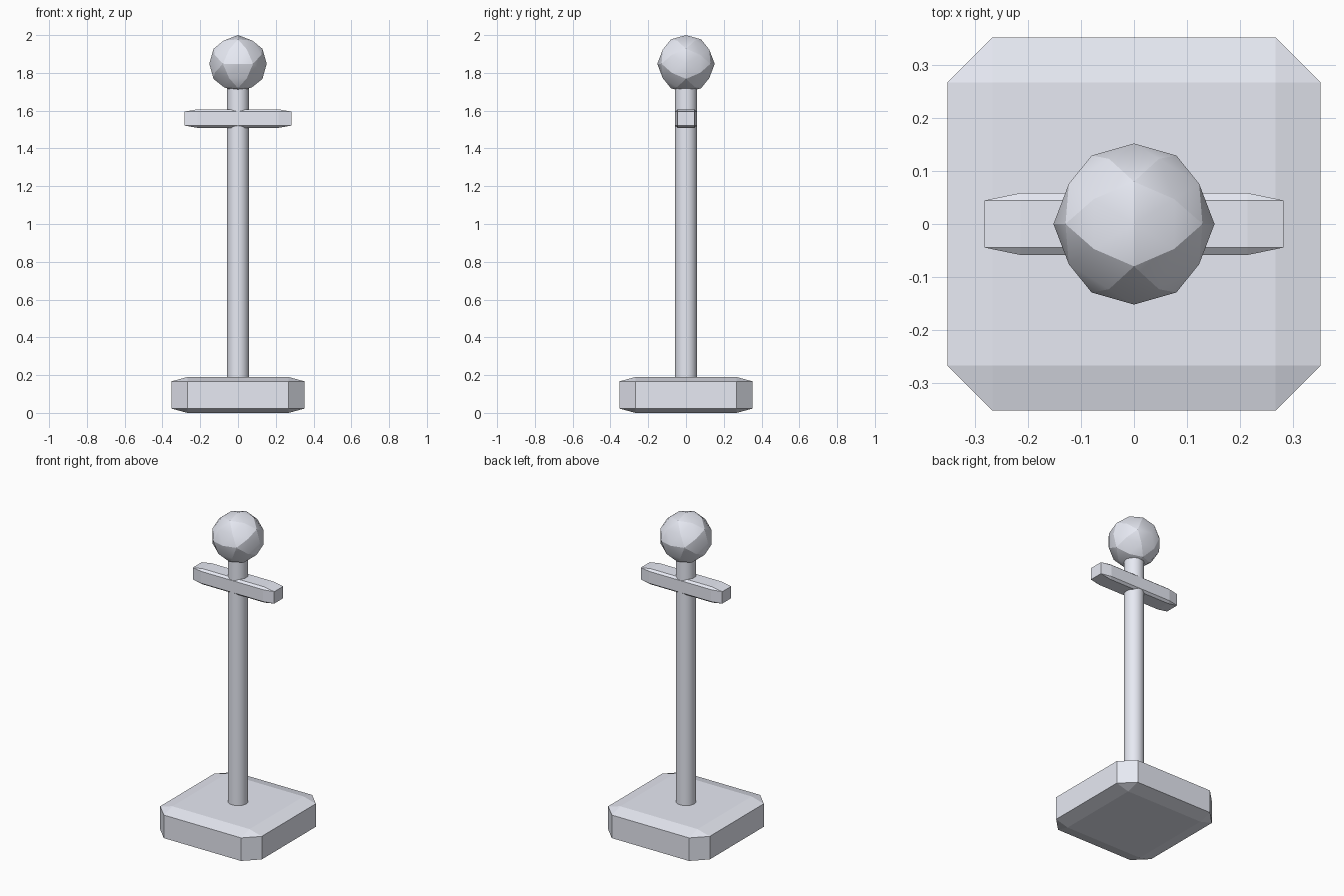
import bpy, bmesh, math
from mathutils import Vector

if "Cube" in bpy.data.objects:
    bpy.data.objects.remove(bpy.data.objects["Cube"])

# One pale, slightly blue metal for every part
metal = bpy.data.materials.new("pale_metal")
metal.diffuse_color = (0.8, 0.82, 0.9, 1)
metal.use_nodes = True
metal.node_tree.nodes["Principled BSDF"].inputs["Base Color"].default_value = metal.diffuse_color


def add_object(name, bm, location, smooth_angle=None):
    bmesh.ops.recalc_face_normals(bm, faces=bm.faces[:])
    mesh = bpy.data.meshes.new(name)
    bm.to_mesh(mesh)
    bm.free()
    mesh.materials.append(metal)
    obj = bpy.data.objects.new(name, mesh)
    bpy.context.collection.objects.link(obj)
    obj.location = location
    if smooth_angle:
        bpy.ops.object.select_all(action='DESELECT')
        obj.select_set(True)
        bpy.context.view_layer.objects.active = obj
        bpy.ops.object.shade_smooth_by_angle(angle=math.radians(smooth_angle))
    return obj


def chamfered_block(name, size, z, chamfer=0.12):
    """Unit cube chamfered on every edge, then stretched to size."""
    bm = bmesh.new()
    bmesh.ops.create_cube(bm, size=1)
    bmesh.ops.bevel(bm, geom=bm.edges[:], offset=chamfer, segments=1,
                    profile=0.5, affect='EDGES')
    bmesh.ops.scale(bm, vec=size, verts=bm.verts[:])
    return add_object(name, bm, (0, 0, z))


# Base plate and crossbar
chamfered_block("base", (0.704, 0.704, 0.19), 0.095)
chamfered_block("crossbar", (0.564, 0.117, 0.098), 1.558)

# Post, running from inside the base into the ball
bottom, top = 0.1, 1.76
bm = bmesh.new()
bmesh.ops.create_cone(bm, cap_ends=True, segments=24, radius1=0.058,
                      radius2=0.058, depth=top - bottom)
add_object("post", bm, (0, 0, (bottom + top) / 2), 30)

# Faceted ball: icosahedron split once and pushed out to a sphere
radius, phi = 0.152, (1 + math.sqrt(5)) / 2
bm = bmesh.new()
for a in (-1, 1):
    for b in (-phi, phi):
        for co in ((a, b, 0), (0, a, b), (b, 0, a)):
            bm.verts.new(Vector(co))
bmesh.ops.convex_hull(bm, input=bm.verts[:])
bmesh.ops.subdivide_edges(bm, edges=bm.edges[:], cuts=1, use_grid_fill=True)
for v in bm.verts:
    v.co = v.co.normalized() * radius
add_object("ball", bm, (0, 0, 2 - radius), 20)
